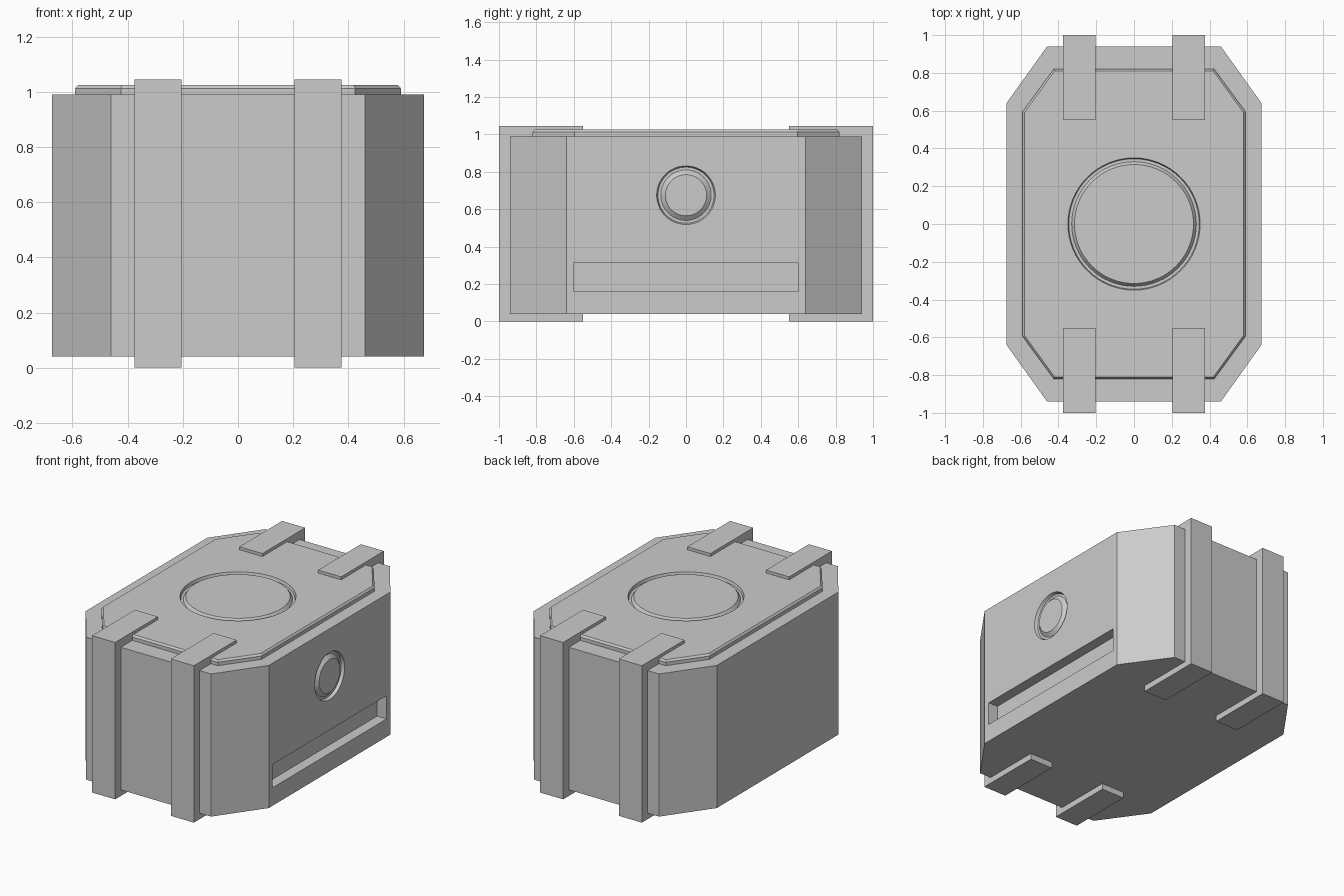
import bpy, bmesh, math
from mathutils import Matrix

if "Cube" in bpy.data.objects:
    bpy.data.objects.remove(bpy.data.objects["Cube"])


def finish(name, bm, matrix=None):
    if matrix is not None:
        bm.transform(matrix)
    bmesh.ops.recalc_face_normals(bm, faces=bm.faces[:])
    mesh = bpy.data.meshes.new(name)
    bm.to_mesh(mesh)
    bm.free()
    obj = bpy.data.objects.new(name, mesh)
    bpy.context.collection.objects.link(obj)
    return obj


def loft(name, rings):
    """Stack equal-length closed rings of points and cap both ends."""
    bm = bmesh.new()
    loops = [[bm.verts.new(p) for p in ring] for ring in rings]
    for a, b in zip(loops, loops[1:]):
        for i in range(len(a)):
            j = (i + 1) % len(a)
            bm.faces.new((a[i], a[j], b[j], b[i]))
    bm.faces.new(loops[0])
    bm.faces.new(loops[-1])
    return finish(name, bm)


def octagon(x, y, cx, cy, z):
    """Rectangle outline with chamfered corners."""
    return [(x, -cy, z), (x, cy, z), (cx, y, z), (-cx, y, z),
            (-x, cy, z), (-x, -cy, z), (-cx, -y, z), (cx, -y, z)]


def ring_cutter(name, profile, matrix, n=64):
    """Revolve a closed (radius, height) profile into a ring."""
    bm = bmesh.new()
    loops = []
    for k in range(n):
        a = 2 * math.pi * k / n
        loops.append([bm.verts.new((r * math.cos(a), r * math.sin(a), z)) for r, z in profile])
    for k in range(n):
        a, b = loops[k], loops[(k + 1) % n]
        for i in range(len(profile)):
            j = (i + 1) % len(profile)
            bm.faces.new((a[i], a[j], b[j], b[i]))
    return finish(name, bm, matrix)


def cut(target, cutter):
    cutter.hide_render = True
    mod = target.modifiers.new("cut", 'BOOLEAN')
    mod.operation = 'DIFFERENCE'
    mod.solver = 'EXACT'
    mod.object = cutter
    bpy.context.view_layer.objects.active = target
    bpy.ops.object.modifier_apply(modifier=mod.name)
    bpy.data.objects.remove(cutter)


# Crate body with chamfered vertical corners
body = loft("crate_body", [octagon(0.675, 0.94, 0.46, 0.64, z) for z in (0.04, 0.99)])

# Handle slot in the right side
bm = bmesh.new()
bmesh.ops.create_cube(bm, size=1)
slot = finish("slot_cutter", bm,
              Matrix.Translation((0.675, 0, 0.2375)) @ Matrix.Diagonal((0.14, 1.2, 0.155, 1)))
cut(body, slot)

# Round badge groove in the right side
side_groove = ring_cutter(
    "side_groove_cutter",
    [(0.157, 0.02), (0.157, 0), (0.15, -0.02), (0.135, -0.02), (0.11, 0), (0.11, 0.02)],
    Matrix.Translation((0.675, 0, 0.675)) @ Matrix.Rotation(math.pi / 2, 4, 'Y'))
cut(body, side_groove)

# Lid plate with a bevelled top edge
lid = loft("lid_plate", [octagon(0.59, 0.82, 0.425, 0.595, 0.98),
                         octagon(0.59, 0.82, 0.425, 0.595, 1.013),
                         octagon(0.58, 0.81, 0.42, 0.59, 1.025)])

# Large round groove in the lid
lid_groove = ring_cutter(
    "lid_groove_cutter",
    [(0.35, 0.02), (0.35, 0), (0.345, -0.02), (0.33, -0.02), (0.315, 0), (0.315, 0.02)],
    Matrix.Translation((0, 0, 1.025)))
cut(lid, lid_groove)

# Four C-shaped straps clamping the front and back ends
strap_profile = [(0.55, 0), (1.0, 0), (1.0, 1.045), (0.55, 1.045),
                 (0.55, 1.015), (0.93, 0.98), (0.93, 0.05), (0.55, 0.05)]
strap_profile[4:6] = [(0.55, 0.985), (0.93, 0.985)]
for end, sy in (("front", -1), ("back", 1)):
    for side, sx in (("left", -1), ("right", 1)):
        loft(f"strap_{end}_{side}",
             [[(sx * x, sy * y, z) for y, z in strap_profile] for x in (0.205, 0.375)])

# Smooth the round grooves while keeping hard edges
for obj in (body, lid):
    bpy.ops.object.select_all(action='DESELECT')
    obj.select_set(True)
    bpy.context.view_layer.objects.active = obj
    bpy.ops.object.shade_smooth_by_angle(angle=math.radians(20))
